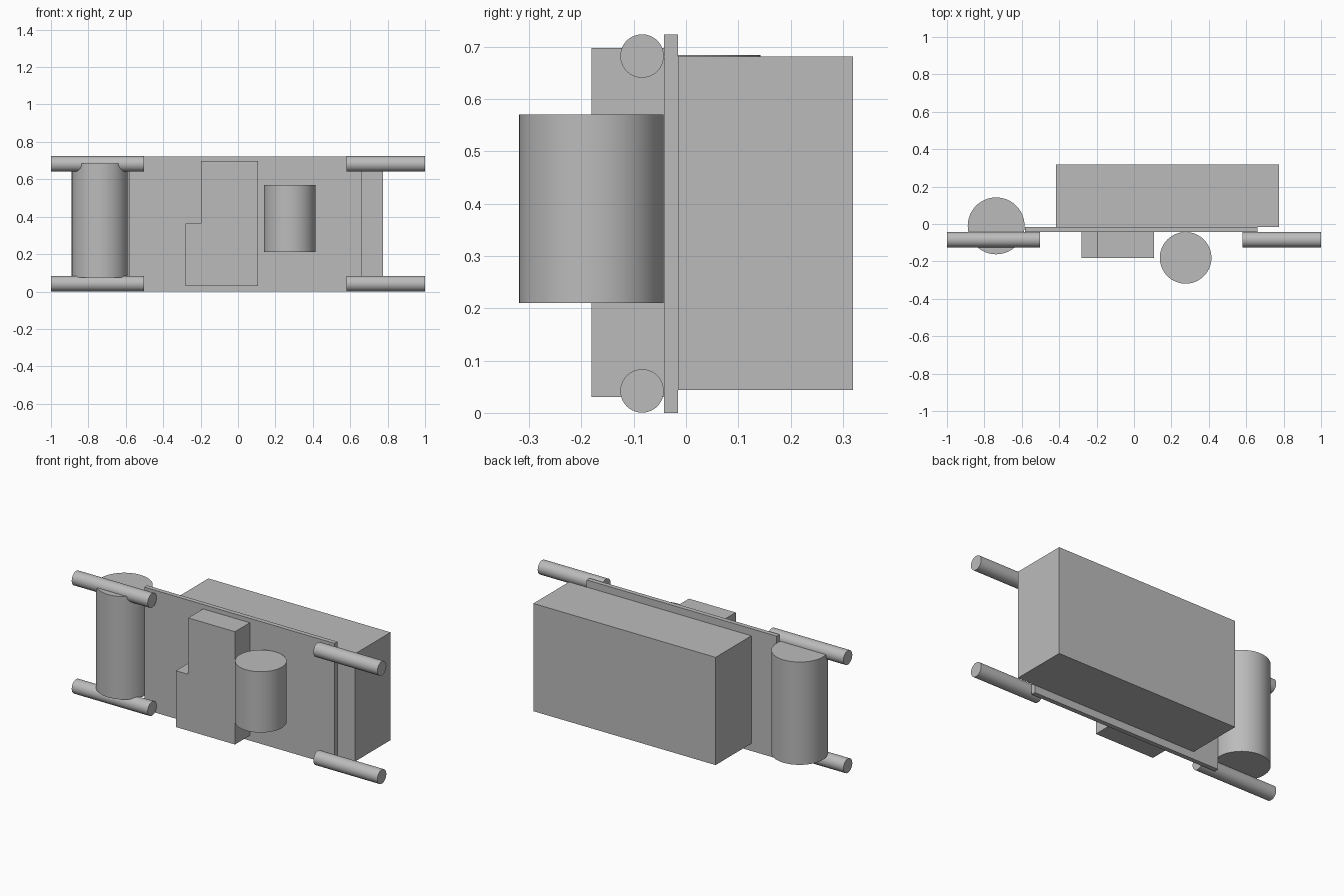
import bpy, bmesh, math
from mathutils import Matrix

cube = bpy.data.objects.get("Cube")
if cube:
    bpy.data.objects.remove(cube, do_unlink=True)

grey = bpy.data.materials.new("plain_grey")
grey.use_nodes = True
colour = (0.5, 0.5, 0.5, 1)
grey.diffuse_color = colour
grey.node_tree.nodes["Principled BSDF"].inputs["Base Color"].default_value = colour


def finish(name, bm, smooth=False):
    bmesh.ops.recalc_face_normals(bm, faces=bm.faces)
    mesh = bpy.data.meshes.new(name)
    bm.to_mesh(mesh)
    bm.free()
    mesh.materials.append(grey)
    obj = bpy.data.objects.new(name, mesh)
    bpy.context.collection.objects.link(obj)
    if smooth:
        bpy.ops.object.select_all(action="DESELECT")
        obj.select_set(True)
        bpy.context.view_layer.objects.active = obj
        bpy.ops.object.shade_smooth_by_angle(angle=math.radians(30))
    return obj


def prism(name, outline, y0, y1):
    """Extrude an x-z outline from y0 back to y1."""
    bm = bmesh.new()
    face = bm.faces.new([bm.verts.new((x, y0, z)) for x, z in outline])
    new = bmesh.ops.extrude_face_region(bm, geom=[face])["geom"]
    verts = [v for v in new if isinstance(v, bmesh.types.BMVert)]
    bmesh.ops.translate(bm, verts=verts, vec=(0, y1 - y0, 0))
    return finish(name, bm)


def box(name, x0, x1, y0, y1, z0, z1):
    return prism(name, [(x0, z0), (x1, z0), (x1, z1), (x0, z1)], y0, y1)


def cylinder(name, centre, radius, length, along_x=False):
    bm = bmesh.new()
    turn = Matrix.Rotation(math.pi / 2, 4, "Y") if along_x else Matrix()
    bmesh.ops.create_cone(bm, cap_ends=True, segments=64, radius1=radius,
                          radius2=radius, depth=length,
                          matrix=Matrix.Translation(centre) @ turn)
    return finish(name, bm, smooth=True)


# Thin mounting plate and the large housing behind it
box("mounting_plate", -0.583, 0.66, -0.042, -0.015, 0, 0.723)
box("rear_housing", -0.417, 0.775, -0.015, 0.319, 0.044, 0.681)

# Stepped block on the front of the plate
prism("stepped_block",
      [(-0.28, 0.03), (0.107, 0.03), (0.107, 0.697), (-0.199, 0.697),
       (-0.199, 0.363), (-0.28, 0.363)], -0.181, -0.042)

# Upright drums
cylinder("side_drum", (-0.737, -0.01, 0.38), 0.152, 0.608)
cylinder("front_drum", (0.276, -0.181, 0.39), 0.138, 0.36)

# Horizontal rods at the four corners
for level, z in (("lower", 0.042), ("upper", 0.682)):
    for side, x0, x1 in (("right", -1, -0.503), ("left", 0.581, 1)):
        cylinder(f"{level}_{side}_rod", ((x0 + x1) / 2, -0.084, z),
                 0.0415, x1 - x0, along_x=True)
